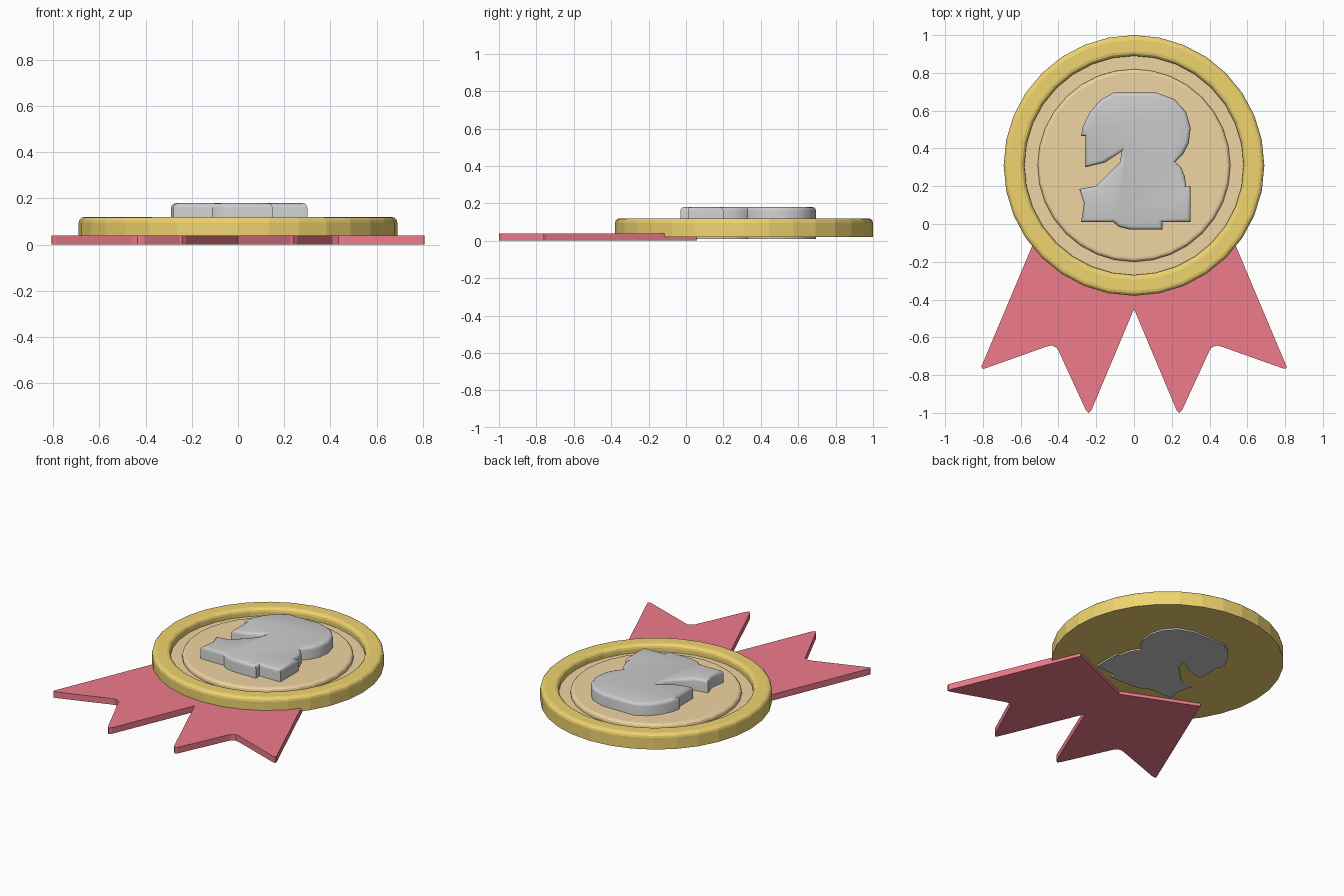
import bpy, bmesh, math

if "Cube" in bpy.data.objects:
    bpy.data.objects.remove(bpy.data.objects["Cube"])

CY, SIDES = 0.31, 32


def finish(bm, name, color=None, smooth=None):
    bmesh.ops.recalc_face_normals(bm, faces=bm.faces)
    mesh = bpy.data.meshes.new(name)
    bm.to_mesh(mesh)
    bm.free()
    obj = bpy.data.objects.new(name, mesh)
    bpy.context.collection.objects.link(obj)
    if color:
        mat = bpy.data.materials.new(name + "_paint")
        mat.diffuse_color = (*color, 1)
        mat.use_nodes = True
        mat.node_tree.nodes["Principled BSDF"].inputs["Base Color"].default_value = mat.diffuse_color
        mesh.materials.append(mat)
    if smooth:
        bpy.ops.object.select_all(action='DESELECT')
        bpy.context.view_layer.objects.active = obj
        obj.select_set(True)
        bpy.ops.object.shade_smooth_by_angle(angle=math.radians(smooth))
    return obj


def lathe(name, profile, color):
    """Spin (radius, z) points round the medal axis; radius 0 closes a cap."""
    bm = bmesh.new()
    vs = [bm.verts.new((0, CY + r, z)) for r, z in profile]
    edges = [bm.edges.new(p) for p in zip(vs, vs[1:])]
    bmesh.ops.spin(bm, geom=vs + edges, cent=(0, CY, 0), axis=(0, 0, 1),
                   angle=math.tau, steps=SIDES, use_merge=True)
    bmesh.ops.remove_doubles(bm, verts=bm.verts, dist=1e-5)
    return finish(bm, name, color)


def arc(r, z, rad, a0, a1, n=3):
    return [(r + rad * math.cos(math.radians(a0 + (a1 - a0) * i / n)),
             z + rad * math.sin(math.radians(a0 + (a1 - a0) * i / n))) for i in range(n + 1)]


def plate(name, pts, z0, z1, color=None, bevel=0, smooth=None):
    """Extrude an outline and optionally round its top rim."""
    bm = bmesh.new()
    face = bm.faces.new([bm.verts.new((x, y, z0)) for x, y in pts])
    ext = bmesh.ops.extrude_face_region(bm, geom=[face], use_keep_orig=True)["geom"]
    top = [v for v in ext if isinstance(v, bmesh.types.BMVert)]
    for v in top:
        v.co.z = z1
    bmesh.ops.recalc_face_normals(bm, faces=bm.faces)
    if bevel:
        rim = [e for e in bm.edges if all(v.co.z > z1 - 1e-4 for v in e.verts)]
        bmesh.ops.bevel(bm, geom=rim, offset=bevel, segments=3, profile=0.5,
                        affect='EDGES', clamp_overlap=False)
    return finish(bm, name, color, smooth)


# gold rim with rounded top and closed back
gold, tan = (0.87, 0.66, 0.16), (0.87, 0.66, 0.36)
lathe("medal_rim", [(0, 0.02), (0.69, 0.02)] + arc(0.665, 0.095, 0.025, 0, 90)
      + arc(0.605, 0.095, 0.025, 90, 180) + [(0.58, 0.065)], gold)

# tan recessed face with raised central disc
lathe("medal_face", [(0.585, 0.07), (0.51, 0.07)] + arc(0.49, 0.08, 0.02, 0, 90)
      + [(0, 0.10)], tan)

# two-tailed ribbon, mirrored outline
half = [(0.465, 0.06), (0.808, -0.755), (0.805, -0.765), (0.79, -0.765),
        (0.46, -0.648), (0.435, -0.643), (0.41, -0.655), (0.40, -0.67),
        (0.255, -0.985), (0.24, -1.0), (0.225, -0.985)]
ribbon = [(0, -0.14)] + half + [(0, -0.45)] + [(-x, y) for x, y in reversed(half)]
plate("ribbon", ribbon, 0, 0.04, (0.86, 0.2, 0.26))

# raised grey emblem going through the medal
emblem = [(-0.28, 0.01), (-0.11, 0.01), (-0.08, -0.015), (-0.02, -0.03), (0.15, -0.03),
          (0.15, 0.01), (0.30, 0.01), (0.30, 0.20), (0.275, 0.20), (0.27, 0.25),
          (0.25, 0.30), (0.22, 0.33), (0.26, 0.37), (0.29, 0.43), (0.30, 0.51),
          (0.275, 0.595), (0.215, 0.66), (0.12, 0.695), (-0.11, 0.695), (-0.18, 0.655),
          (-0.235, 0.59), (-0.27, 0.52), (-0.28, 0.465), (-0.26, 0.465), (-0.26, 0.30),
          (-0.155, 0.325), (-0.065, 0.385), (-0.075, 0.325), (-0.14, 0.26), (-0.20, 0.20),
          (-0.29, 0.185), (-0.265, 0.11)]
plate("emblem", emblem, 0.01, 0.18, None, 0.02, 35)
